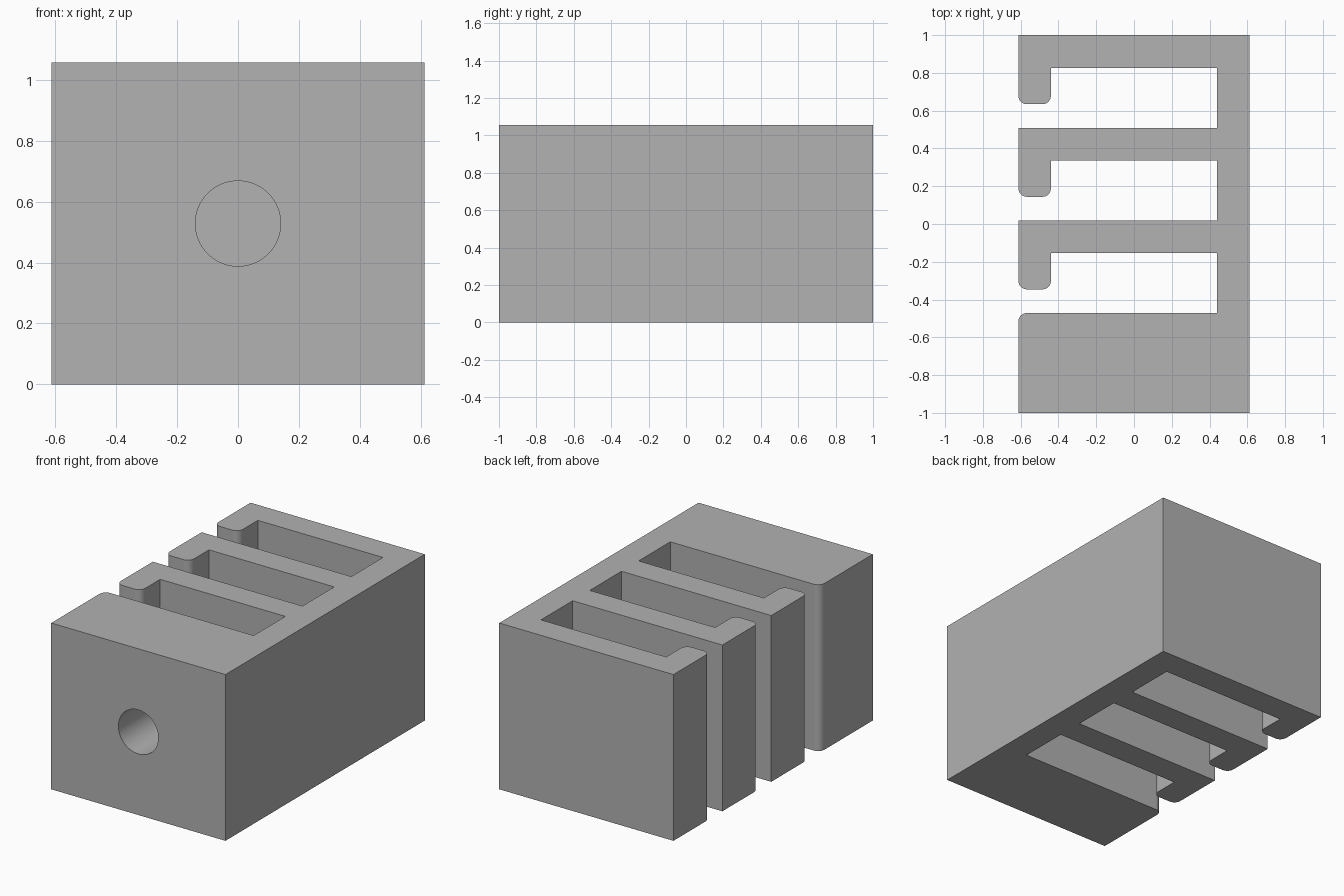
import bpy, bmesh, math
from mathutils import Vector

cube = bpy.data.objects.get("Cube")
if cube:
    bpy.data.objects.remove(cube, do_unlink=True)

HALF_W, HALF_L, HEIGHT = 0.612, 1.0, 1.056
WALL = 0.172          # spine and finger thickness
PITCH = 0.49          # spacing of the slots
SLOT, MOUTH = 0.318, 0.125
FIRST = -0.471        # back of the solid block
FILLET = 0.045

grey = bpy.data.materials.new("grey plastic")
grey.use_nodes = True
colour = (0.445, 0.445, 0.445, 1)
grey.diffuse_color = colour
grey.node_tree.nodes["Principled BSDF"].inputs["Base Color"].default_value = colour


def corner(x, y, sx, sy, steps=8):
    """Rounded corner at (x, y), pointing along (sx, sy), from its x side to its y side."""
    cx, cy = x - sx * FILLET, y - sy * FILLET
    angles = [math.pi / 2 * i / steps for i in range(steps + 1)]
    return [(cx + sx * FILLET * math.cos(a), cy + sy * FILLET * math.sin(a)) for a in angles]


# Outline: solid front block, spine, then three hooked fingers
left, inner = -HALF_W, HALF_W - WALL
lip = left + WALL
outline = [(left, -HALF_L), (HALF_W, -HALF_L), (HALF_W, HALF_L), (left, HALF_L)]
for i in (2, 1, 0):
    low = FIRST + i * PITCH
    tip, top = low + MOUTH, low + SLOT
    outline += corner(left, tip, -1, -1)
    outline += reversed(corner(lip, tip, 1, -1))
    outline += [(lip, top), (inner, top), (inner, low)]
    if i:
        outline.append((left, low))
    else:
        outline += reversed(corner(left, low, -1, 1))

bm = bmesh.new()
base = bm.faces.new([bm.verts.new((x, y, 0)) for x, y in outline])
ext = bmesh.ops.extrude_face_region(bm, geom=[base], use_keep_orig=True)
bmesh.ops.translate(bm, vec=Vector((0, 0, HEIGHT)),
                    verts=[v for v in ext["geom"] if isinstance(v, bmesh.types.BMVert)])
bmesh.ops.recalc_face_normals(bm, faces=bm.faces)
mesh = bpy.data.meshes.new("slotted_holder")
bm.to_mesh(mesh)
bm.free()
mesh.materials.append(grey)
holder = bpy.data.objects.new("slotted_holder", mesh)
bpy.context.collection.objects.link(holder)

# Round hole through the front block into the first slot
bpy.ops.mesh.primitive_cylinder_add(vertices=64, radius=0.14, depth=0.7,
                                    location=(0, -0.75, HEIGHT / 2),
                                    rotation=(math.pi / 2, 0, 0))
cutter = bpy.context.object
cutter.name = "hole_cutter"
cutter.hide_render = True
cutter.data.materials.append(grey)

bpy.ops.object.select_all(action="DESELECT")
bpy.context.view_layer.objects.active = holder
holder.select_set(True)
cut = holder.modifiers.new("front_hole", "BOOLEAN")
cut.operation, cut.solver, cut.object = "DIFFERENCE", "EXACT", cutter
bpy.ops.object.modifier_apply(modifier=cut.name)
bpy.data.objects.remove(cutter, do_unlink=True)

# Smooth fillets and hole, crisp edges elsewhere
bpy.ops.object.shade_smooth_by_angle(angle=math.radians(30))
weighted = holder.modifiers.new("even_shading", "WEIGHTED_NORMAL")
weighted.keep_sharp = True
